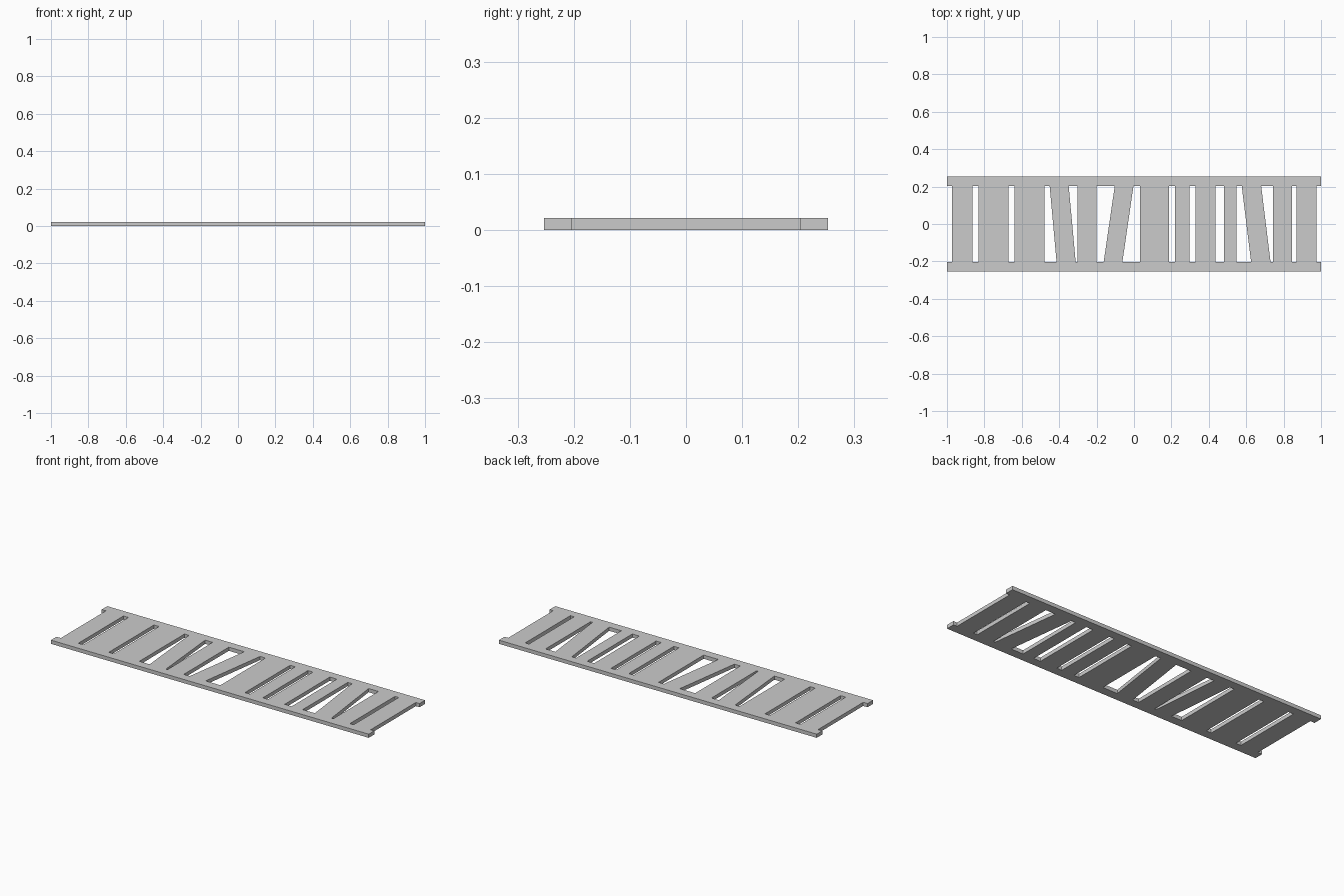
import bpy
import bmesh

if "Cube" in bpy.data.objects:
    bpy.data.objects.remove(bpy.data.objects["Cube"])

HEIGHT = 0.021
OUTER, INNER = 0.253, 0.203

# slats: (left x, right x) at the front rail, then sideways lean towards the back rail
SLATS = [
    (-0.973, -0.863, 0), (-0.831, -0.671, 0), (-0.639, -0.479, 0),
    (-0.414, -0.312, -0.037), (-0.302, -0.200, 0), (-0.162, -0.062, 0.059),
    (0.031, 0.186, 0), (0.218, 0.298, 0), (0.330, 0.436, 0),
    (0.480, 0.549, 0), (0.626, 0.730, -0.050), (0.742, 0.846, 0),
    (0.870, 0.977, 0),
]

bm = bmesh.new()


def rail(side, lean):
    """Strip of quads along one long edge; returns its inner vertices."""
    xs = [-1.0]
    for a, b, shift in SLATS:
        xs += [a + shift * lean, b + shift * lean]
    xs.append(1.0)
    inner = [bm.verts.new((x, side * INNER, 0)) for x in xs]
    outer = [bm.verts.new((x, side * OUTER, 0)) for x in xs]
    for i in range(len(xs) - 1):
        bm.faces.new((inner[i], inner[i + 1], outer[i + 1], outer[i]))
    return inner


# long rails
front = rail(-1, 0)
back = rail(1, 1)

# slats share their end edges with the rails
for i in range(len(SLATS)):
    k = 1 + 2 * i
    bm.faces.new((front[k], front[k + 1], back[k + 1], back[k]))

# thickness
bmesh.ops.recalc_face_normals(bm, faces=bm.faces[:])
result = bmesh.ops.extrude_face_region(bm, geom=bm.faces[:], use_keep_orig=True)
top = [g for g in result["geom"] if isinstance(g, bmesh.types.BMVert)]
bmesh.ops.translate(bm, verts=top, vec=(0, 0, HEIGHT))
bmesh.ops.recalc_face_normals(bm, faces=bm.faces[:])

mesh = bpy.data.meshes.new("slatted_panel")
bm.to_mesh(mesh)
bm.free()
panel = bpy.data.objects.new("slatted_panel", mesh)
bpy.context.collection.objects.link(panel)
